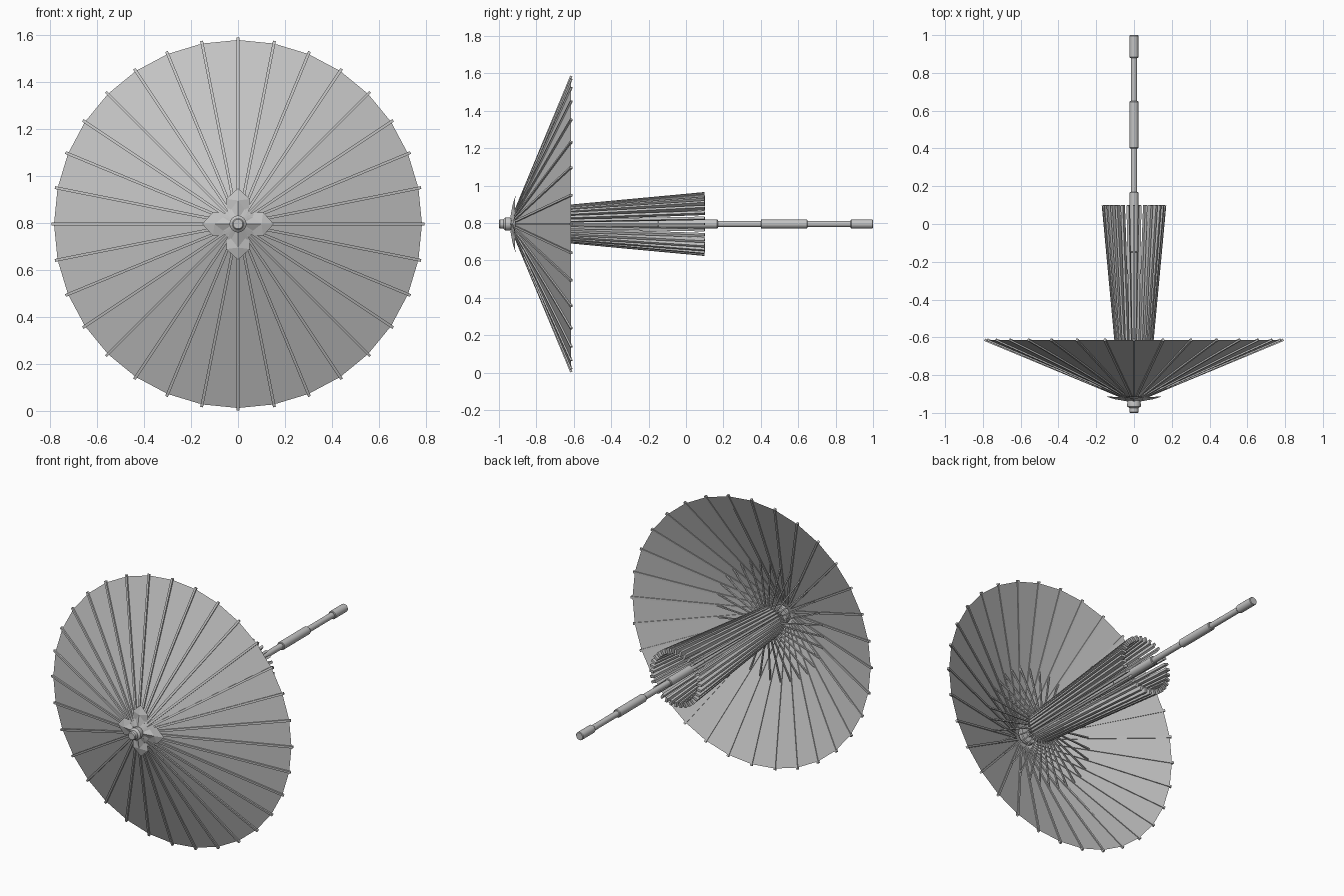
import bpy, bmesh, math
from mathutils import Vector

if "Cube" in bpy.data.objects:
    bpy.data.objects.remove(bpy.data.objects["Cube"])

Z = 0.795          # height of the shaft axis
N = 32             # number of ribs

grey = bpy.data.materials.new("plain grey")
grey.diffuse_color = (0.55, 0.55, 0.55, 1)
grey.use_nodes = True
grey.node_tree.nodes["Principled BSDF"].inputs["Base Color"].default_value = grey.diffuse_color


def polar(r, y, a):
    return Vector((r * math.sin(a), y, Z + r * math.cos(a)))


def finish(bm, name, smooth=False):
    bmesh.ops.recalc_face_normals(bm, faces=bm.faces)
    me = bpy.data.meshes.new(name)
    bm.to_mesh(me)
    bm.free()
    me.materials.append(grey)
    ob = bpy.data.objects.new(name, me)
    bpy.context.collection.objects.link(ob)
    if smooth:
        bpy.ops.object.select_all(action='DESELECT')
        ob.select_set(True)
        bpy.context.view_layer.objects.active = ob
        bpy.ops.object.shade_smooth_by_angle(angle=math.radians(35))
    return ob


def lathe(name, profile, n=20, cap=True, smooth=True):
    """Revolve (radius, y) points about the shaft axis."""
    bm = bmesh.new()
    rings = [[bm.verts.new(polar(r, y, math.tau * i / n)) for i in range(n)]
             for r, y in profile]
    for a, b in zip(rings, rings[1:]):
        for i in range(n):
            j = (i + 1) % n
            bm.faces.new((a[i], a[j], b[j], b[i]))
    if cap:
        bm.faces.new(rings[0])
        bm.faces.new(rings[-1])
    return finish(bm, name, smooth)


def radial_bars(name, p, q, width, depth):
    """A ring of square bars, each from (radius, y) p to q."""
    bm = bmesh.new()
    d = Vector((q[0] - p[0], q[1] - p[1])).normalized()
    nr, ny = -d.y * depth / 2, d.x * depth / 2
    for k in range(N):
        a = math.tau * k / N
        side = Vector((math.cos(a), 0, -math.sin(a))) * width / 2
        ends = []
        for r, y in (p, q):
            out, inn = polar(r + nr, y + ny, a), polar(r - nr, y - ny, a)
            ends.append([bm.verts.new(v) for v in
                         (out - side, out + side, inn + side, inn - side)])
        s, e = ends
        for i in range(4):
            j = (i + 1) % 4
            bm.faces.new((s[i], s[j], e[j], e[i]))
        bm.faces.new(s)
        bm.faces.new(e)
    return finish(bm, name)


# Open canopy and its ribs
lathe("canopy", [(0.02, -0.932), (0.4, -0.774), (0.782, -0.615)], N, cap=False, smooth=False)
radial_bars("canopy_ribs", (0.03, -0.929), (0.791, -0.613), 0.012, 0.013)

# Bundle of long slats around the shaft, and stretchers to the canopy
radial_bars("long_slats", (0.072, -0.80), (0.156, 0.10), 0.013, 0.03)
radial_bars("stretchers", (0.075, -0.77), (0.35, -0.79), 0.007, 0.009)

# Shaft with grips
lathe("shaft", [(0.017, -0.95), (0.017, 0.99)])
for name, y0, y1 in (("upper_collar", -0.15, 0.17),
                     ("middle_grip", 0.40, 0.65),
                     ("end_grip", 0.88, 1.0)):
    lathe(name, [(0.021, y0), (0.024, y0 + 0.004), (0.024, y1 - 0.004), (0.021, y1)])

# Hub ring inside the canopy and runner on the shaft
lathe("hub", [(0.05, -0.905), (0.055, -0.90), (0.055, -0.88), (0.05, -0.875)])
lathe("runner", [(0.04, -0.82), (0.045, -0.81), (0.045, -0.77), (0.03, -0.74)])

# Tip finial
lathe("finial", [(0.02, -1.0), (0.025, -0.995), (0.025, -0.975), (0.036, -0.965),
                 (0.036, -0.95), (0.026, -0.915)])

# Four-petalled cover around the tip
bm = bmesh.new()
for k in range(4):
    a = math.tau * k / 4
    centre = polar(0, -0.945, a)
    ridge = polar(0.1, -0.928, a)
    tip = polar(0.152, -0.912, a)
    for s in (-1, 1):
        valley = polar(0.062, -0.915, a + s * math.pi / 4)
        edge = polar(0.118, -0.915, a + s * 0.44)
        c, r, t, v, e = [bm.verts.new(p) for p in (centre, ridge, tip, valley, edge)]
        for f in ((c, r, v), (r, e, v), (r, t, e)):
            bm.faces.new(f)
bmesh.ops.remove_doubles(bm, verts=bm.verts, dist=0.0005)
finish(bm, "petal_cover")
